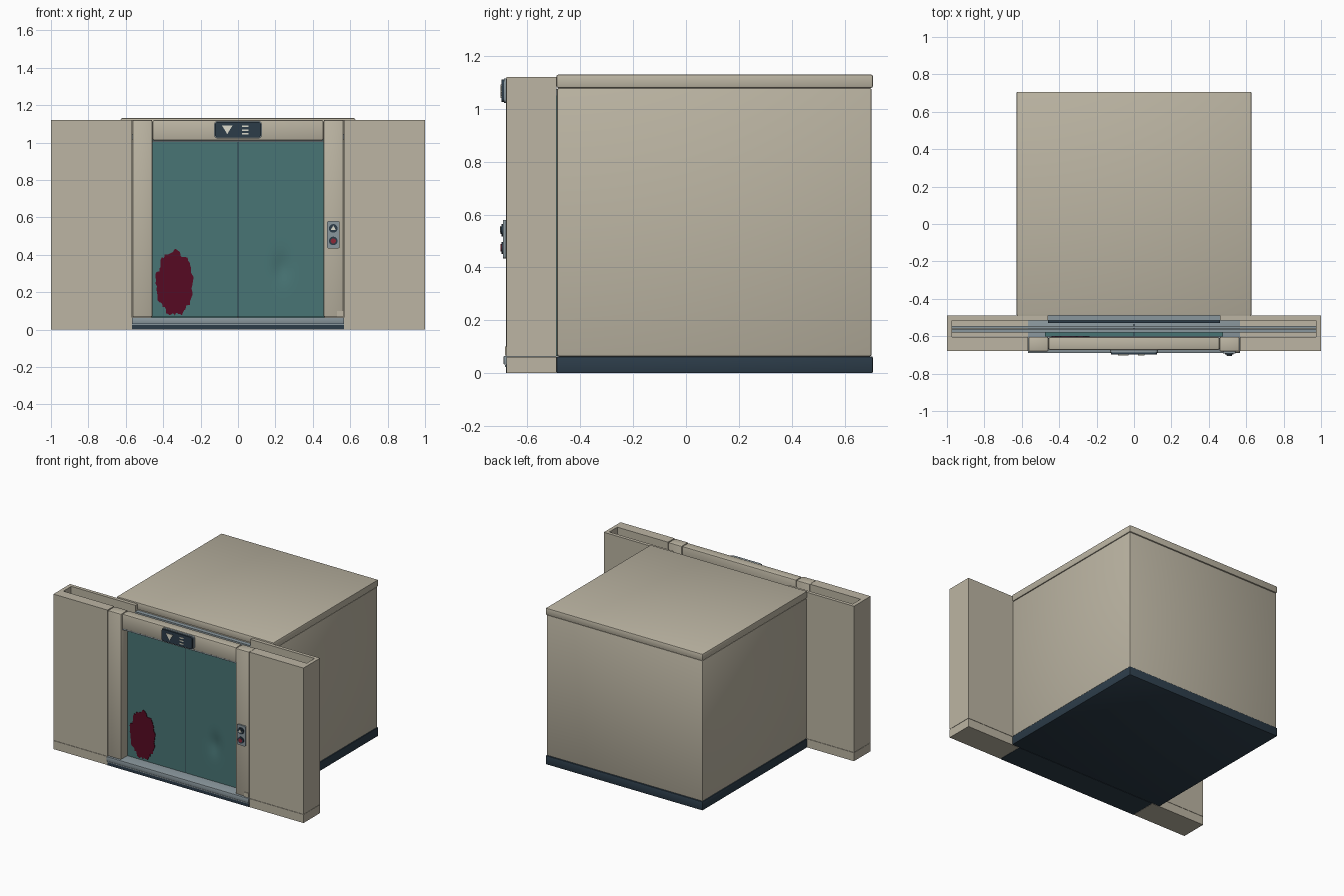
import bpy, bmesh, math, random
from mathutils import Vector

if "Cube" in bpy.data.objects:
    bpy.data.objects.remove(bpy.data.objects["Cube"])

random.seed(4)


def srgb(r, g, b):
    lin = [((c / 255 + 0.055) / 1.055) ** 2.4 if c > 10 else c / 255 / 12.92 for c in (r, g, b)]
    return (*lin, 1.0)


def material(name, *rgb):
    m = bpy.data.materials.new(name)
    m.diffuse_color = srgb(*rgb)
    m.use_nodes = True
    m.node_tree.nodes["Principled BSDF"].inputs["Base Color"].default_value = m.diffuse_color
    return m


BEIGE = material("beige_panel", 188, 181, 163)
TEAL = material("teal_door", 72, 117, 117)
NAVY = material("dark_navy", 44, 60, 73)
GREY = material("steel_grey", 138, 151, 157)
BLOOD = material("dark_red_stain", 86, 10, 34)
CREAM = material("pale_symbol", 222, 220, 205)
RED = material("red_button", 140, 40, 55)


def finish(name, bm, mat, smooth=True):
    bmesh.ops.recalc_face_normals(bm, faces=bm.faces)
    me = bpy.data.meshes.new(name)
    bm.to_mesh(me)
    bm.free()
    ob = bpy.data.objects.new(name, me)
    bpy.context.collection.objects.link(ob)
    me.materials.append(mat)
    if smooth:
        bpy.ops.object.select_all(action='DESELECT')
        ob.select_set(True)
        bpy.context.view_layer.objects.active = ob
        bpy.ops.object.shade_smooth_by_angle(angle=math.radians(35))
    return ob


def box(name, x, y, z, mat, bevel=0.0):
    """Box from (min, max) ranges, with optional rounded edges."""
    bm = bmesh.new()
    bmesh.ops.create_cube(bm, size=1)
    for v in bm.verts:
        v.co = Vector([(r[0] + r[1]) / 2 + c * (r[1] - r[0]) for r, c in zip((x, y, z), v.co)])
    if bevel:
        bmesh.ops.bevel(bm, geom=bm.edges[:], offset=bevel, segments=2, profile=0.5, affect='EDGES')
    return finish(name, bm, mat, bevel > 0)


def pair(name, x, y, z, mat, bevel=0.0):
    """The same box on the left and the right."""
    box("right_" + name, x, y, z, mat, bevel)
    box("left_" + name, (-x[1], -x[0]), y, z, mat, bevel)


def plate(name, pts, y_back, y_front, mat):
    """Extrude an outline in the xz plane towards the front."""
    bm = bmesh.new()
    f = bm.faces.new([bm.verts.new((x, y_back, z)) for x, z in pts])
    ext = bmesh.ops.extrude_face_region(bm, geom=[f])
    for v in ext["geom"]:
        if isinstance(v, bmesh.types.BMVert):
            v.co.y = y_front
    return finish(name, bm, mat)


def circle(cx, cz, r, n=20):
    return [(cx + r * math.cos(i * math.tau / n), cz + r * math.sin(i * math.tau / n)) for i in range(n)]


def rounded(x0, x1, z0, z1, r):
    corners = [(x1 - r, z1 - r, 0), (x0 + r, z1 - r, 90), (x0 + r, z0 + r, 180), (x1 - r, z0 + r, 270)]
    return [(cx + r * math.cos(math.radians(a + k * 30)), cz + r * math.sin(math.radians(a + k * 30)))
            for cx, cz, a in corners for k in range(4)]


# Elevator car
box("car_base", (-0.627, 0.627), (-0.49, 0.707), (0, 0.063), NAVY, 0.004)
box("car_body", (-0.625, 0.625), (-0.488, 0.703), (0.063, 1.08), BEIGE, 0.008)
box("car_roof", (-0.627, 0.627), (-0.49, 0.707), (1.08, 1.13), BEIGE, 0.006)
pair("car_door", (0.002, 0.46), (-0.505, -0.485), (0.065, 1.05), TEAL)
box("car_door_header", (-0.46, 0.46), (-0.517, -0.485), (1.03, 1.075), GREY)
box("car_door_track", (-0.46, 0.46), (-0.528, -0.517), (1.03, 1.05), NAVY)

# Hollow wall pockets that take the sliding doors
pair("wall_front", (0.568, 0.998), (-0.68, -0.605), (0.063, 1.12), BEIGE)
pair("wall_back", (0.46, 0.998), (-0.515, -0.49), (0.063, 1.12), BEIGE)
pair("wall_end", (0.973, 1.0), (-0.68, -0.49), (0.063, 1.12), BEIGE)
pair("wall_base", (0.568, 1.0), (-0.68, -0.49), (0, 0.061), BEIGE)

# Threshold
box("sill", (-0.568, 0.568), (-0.69, -0.49), (0.032, 0.065), GREY, 0.003)
box("sill_toe", (-0.566, 0.566), (-0.682, -0.49), (0, 0.032), NAVY)
box("sill_lip", (-0.566, 0.566), (-0.686, -0.68), (0.024, 0.03), GREY)

# Door surround
pair("jamb", (0.458, 0.565), (-0.682, -0.603), (0.066, 1.12), BEIGE, 0.008)
box("lintel", (-0.456, 0.456), (-0.674, -0.605), (1.012, 1.12), BEIGE, 0.008)
box("lintel_trim", (-0.456, 0.456), (-0.668, -0.61), (1.003, 1.012), GREY)
box("jamb_patch", (0.53, 0.563), (-0.686, -0.68), (0.067, 0.1), BEIGE)

# Hanging rail of the landing doors
box("door_rail", (-0.972, 0.972), (-0.58, -0.562), (1.015, 1.045), GREY)
box("door_rail_rear", (-0.972, 0.972), (-0.56, -0.545), (1.015, 1.045), GREY)

# Landing doors, the right one with a soft dent
box("left_door", (-0.475, -0.003), (-0.602, -0.575), (0.066, 1.015), TEAL)
bm = bmesh.new()
bmesh.ops.create_grid(bm, x_segments=36, y_segments=64, size=0.5)
for v in bm.verts:
    x, z = 0.239 + v.co.x * 0.472, 0.5405 + v.co.y * 0.949
    dent = 0.012 * math.exp(-((x - 0.235) / 0.045) ** 2 - ((z - 0.33) / 0.075) ** 2)
    v.co = (x, -0.602 + dent, z)
rim = [e for e in bm.edges if e.is_boundary]
back = bmesh.ops.extrude_edge_only(bm, edges=rim)["geom"]
for v in back:
    if isinstance(v, bmesh.types.BMVert):
        v.co.y = -0.575
bmesh.ops.contextual_create(bm, geom=[e for e in back if isinstance(e, bmesh.types.BMEdge)])
finish("right_door", bm, TEAL)
box("door_seam", (-0.004, 0.004), (-0.601, -0.535), (0.066, 1.015), NAVY)

# Ragged stain on the left door
stain = []
for i in range(72):
    a = i * math.tau / 72
    r = 0.95 + 0.05 * math.sin(9 * a) + random.uniform(-0.06, 0.06)
    c, s = math.cos(a), math.sin(a)
    stain.append((-0.338 + 0.104 * r * math.copysign(abs(c) ** 0.95, c), 0.247 + 0.178 * r * s))
plate("stain", stain, -0.602, -0.606, BLOOD)

# Floor indicator above the doors
plate("indicator_back", rounded(-0.127, 0.127, 1.022, 1.115, 0.015), -0.67, -0.688, GREY)
plate("indicator_frame", rounded(-0.123, 0.123, 1.026, 1.111, 0.015), -0.688, -0.699, NAVY)
plate("down_arrow", [(-0.085, 1.09), (-0.03, 1.09), (-0.0575, 1.045)], -0.699, -0.702, CREAM)
for i in range(3):
    z = 1.046 + i * 0.021
    box(f"indicator_bar_{i + 1}", (0.022, 0.055), (-0.702, -0.699), (z - 0.004, z + 0.004), CREAM)

# Call panel with two buttons
plate("call_panel", rounded(0.476, 0.543, 0.434, 0.58, 0.008), -0.68, -0.692, GREY)
for name, z, mat in (("up", 0.541, NAVY), ("down", 0.474, RED)):
    plate(name + "_button_ring", circle(0.5095, z, 0.023), -0.692, -0.699, NAVY)
    plate(name + "_button", circle(0.5095, z, 0.014), -0.699, -0.703, mat)
plate("up_arrow", [(0.496, 0.533), (0.523, 0.533), (0.5095, 0.556)], -0.703, -0.705, CREAM)
